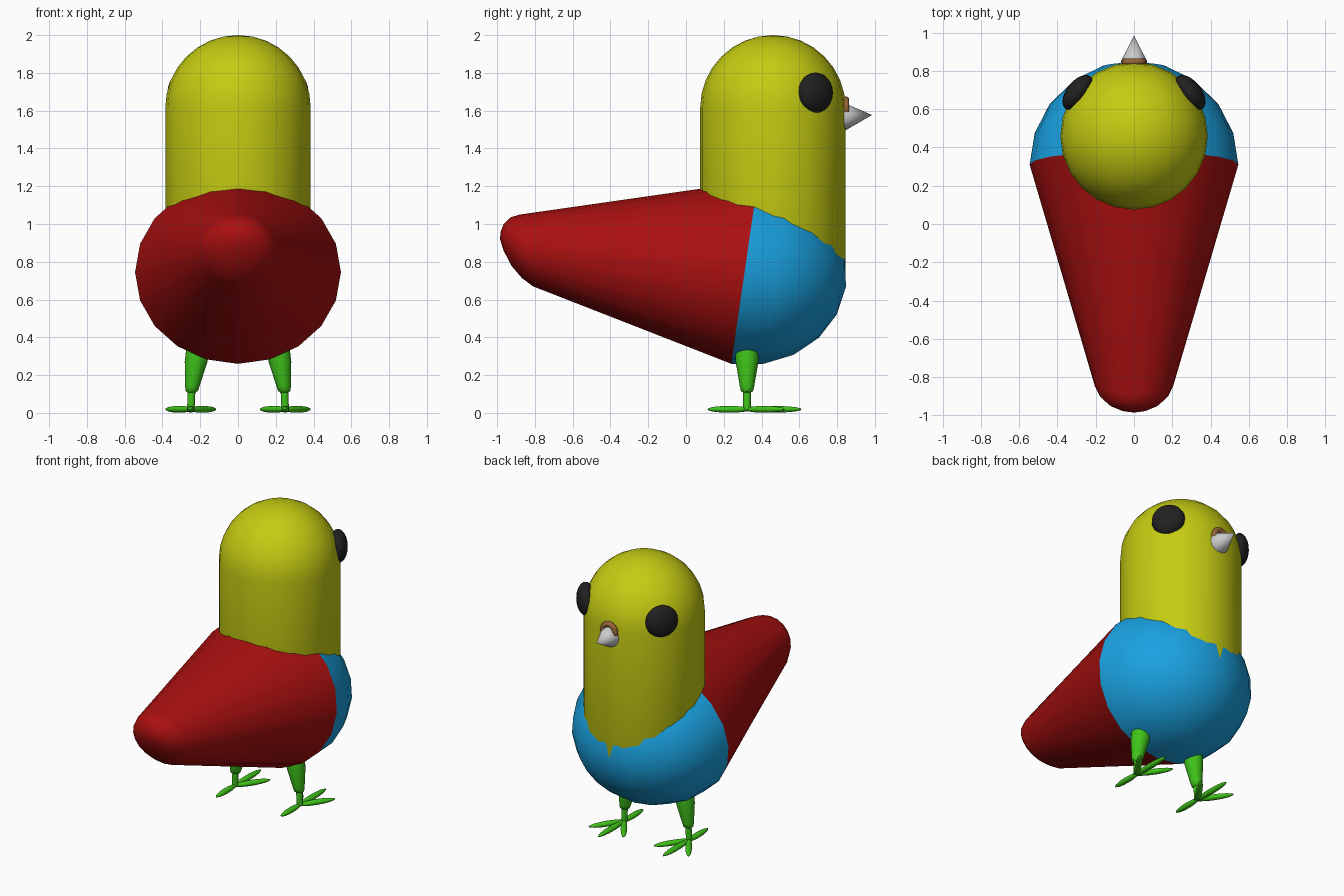
import bpy, bmesh, math
from mathutils import Vector, Matrix

if "Cube" in bpy.data.objects:
    bpy.data.objects.remove(bpy.data.objects["Cube"])


def material(name, rgb):
    m = bpy.data.materials.new(name)
    m.diffuse_color = (*rgb, 1)
    m.use_nodes = True
    m.node_tree.nodes["Principled BSDF"].inputs["Base Color"].default_value = m.diffuse_color
    return m


YELLOW = material("yellow", (0.56, 0.6, 0.006))
BLUE = material("blue", (0.01, 0.36, 0.75))
RED = material("red", (0.4, 0.005, 0.005))
GREEN = material("green", (0.05, 0.55, 0.01))
BLACK = material("black", (0.015, 0.015, 0.015))
BROWN = material("brown", (0.3, 0.13, 0.04))


def finish(bm, name, mat=None, angle=50):
    bmesh.ops.recalc_face_normals(bm, faces=bm.faces)
    mesh = bpy.data.meshes.new(name)
    bm.to_mesh(mesh)
    bm.free()
    ob = bpy.data.objects.new(name, mesh)
    bpy.context.collection.objects.link(ob)
    if mat:
        mesh.materials.append(mat)
    bpy.ops.object.select_all(action='DESELECT')
    ob.select_set(True)
    bpy.context.view_layer.objects.active = ob
    bpy.ops.object.shade_smooth_by_angle(angle=math.radians(angle))
    return ob


def loft(bm, rings, n, tip=None):
    """Skin rings given as (centre, half vector a, half vector b)."""
    loops = []
    for c, a, b in rings:
        loops.append([bm.verts.new(Vector(c)
                                   + Vector(a) * math.cos(2 * math.pi * i / n)
                                   + Vector(b) * math.sin(2 * math.pi * i / n))
                      for i in range(n)])
    for p, q in zip(loops, loops[1:]):
        for i in range(n):
            j = (i + 1) % n
            bm.faces.new((p[i], p[j], q[j], q[i]))
    if tip is None:
        bm.faces.new(loops[-1])
    else:
        t = bm.verts.new(tip)
        for i in range(n):
            bm.faces.new((loops[-1][i], loops[-1][(i + 1) % n], t))
    return loops


def ellipsoid(bm, centre, radii, turn=0, u=20, v=12):
    m = (Matrix.Translation(centre) @ Matrix.Rotation(turn, 4, 'Z')
         @ Matrix.Diagonal((*radii, 1)))
    bmesh.ops.create_uvsphere(bm, u_segments=u, v_segments=v, radius=1, matrix=m)


# Head and neck: a capsule sunk into the body
R, HY = 0.385, 0.46
bm = bmesh.new()
profile = [(R * 0.6, 0.5), (R * 0.9, 0.58), (R, 0.68)]
profile += [(R * math.cos(a), 1.615 + R * math.sin(a))
            for a in (math.radians(11.25 * k) for k in range(8))]
loops = loft(bm, [((0, HY, z), (r, 0, 0), (0, r, 0)) for r, z in profile],
             24, (0, HY, 2.0))
bm.faces.new(loops[0])
finish(bm, "head", YELLOW)

# Breast: tilted half ellipsoid
C = Vector((0, 0.31, 0.745))
up, fwd = Vector((0, 0.143, 0.99)), Vector((0, 0.99, -0.143))
W, H, L = 0.545, 0.49, 0.542
bm = bmesh.new()
rings = []
for k in range(5):
    a = math.radians(18 * k)
    rings.append((C + fwd * L * math.sin(a),
                  Vector((W, 0, 0)) * math.cos(a), up * H * math.cos(a)))
loft(bm, rings, 20, C + fwd * L)
finish(bm, "breast", BLUE)

# Back and tail: taper from the breast edge to a rounded tip (top, bottom, half width)
bm = bmesh.new()
rings = [(C, (W, 0, 0), up * H)]
for top, bot, w in [((-0.88, 1.05), (-0.81, 0.67), 0.205),
                    ((-0.93, 1.035), (-0.87, 0.715), 0.178),
                    ((-0.965, 1.0), (-0.925, 0.78), 0.128),
                    ((-0.981, 0.96), (-0.966, 0.86), 0.065)]:
    t, b = Vector((0, *top)), Vector((0, *bot))
    rings.append(((t + b) / 2, (w, 0, 0), (t - b) / 2))
loft(bm, rings, 20, (0, -0.985, 0.92))
finish(bm, "back_and_tail", RED)

# Beak
bm = bmesh.new()
loft(bm, [((0, 0.78, 1.567), (0.07, 0, 0), (0, 0, 0.07)),
          ((0, 0.85, 1.567), (0.068, 0, 0), (0, 0, 0.068))],
     16, (0, 0.985, 1.577))
finish(bm, "beak")

# Nostril ridge above the beak
bpy.ops.mesh.primitive_torus_add(major_segments=20, minor_segments=10,
                                 major_radius=0.047, minor_radius=0.019,
                                 location=(0, 0.846, 1.61),
                                 rotation=(math.pi / 2, 0, 0))
ridge = bpy.context.object
ridge.name = "nostril_ridge"
ridge.data.materials.append(BROWN)
bpy.ops.object.shade_smooth_by_angle(angle=math.radians(50))

for side, s in (("left", -1), ("right", 1)):
    # Eye: flattened ball on the side of the head
    a = math.atan2(0.61, 0.79 * s)
    bm = bmesh.new()
    ellipsoid(bm, (0.37 * math.cos(a), HY + 0.37 * math.sin(a), 1.695),
              (0.06, 0.107, 0.107), a)
    finish(bm, side + "_eye", BLACK)

    # Leg: tapered thigh and thin shin
    bm = bmesh.new()
    leg = [(0.205, 0.42, 0.055), (0.212, 0.34, 0.062), (0.222, 0.27, 0.06),
           (0.242, 0.14, 0.038), (0.245, 0.115, 0.032),
           (0.246, 0.108, 0.02), (0.25, 0.015, 0.02)]
    loops = loft(bm, [((s * x, 0.323, z), (r, 0, 0), (0, r, 0)) for x, z, r in leg], 16)
    bm.faces.new(loops[0])
    finish(bm, side + "_leg", GREEN)

    # Foot: three toes forward, one back
    bm = bmesh.new()
    for dx, dy in ((0, 0.29), (0.135, 0.2), (-0.135, 0.2), (0, -0.21)):
        length = math.hypot(dx, dy) + 0.02
        d = Vector((dx, dy, 0)).normalized()
        mid = Vector((s * 0.25, 0.323, 0.019)) + d * (length / 2 - 0.02)
        ellipsoid(bm, mid, (length / 2, 0.021, 0.018), math.atan2(dy, dx), 12, 10)
    finish(bm, side + "_foot", GREEN)
